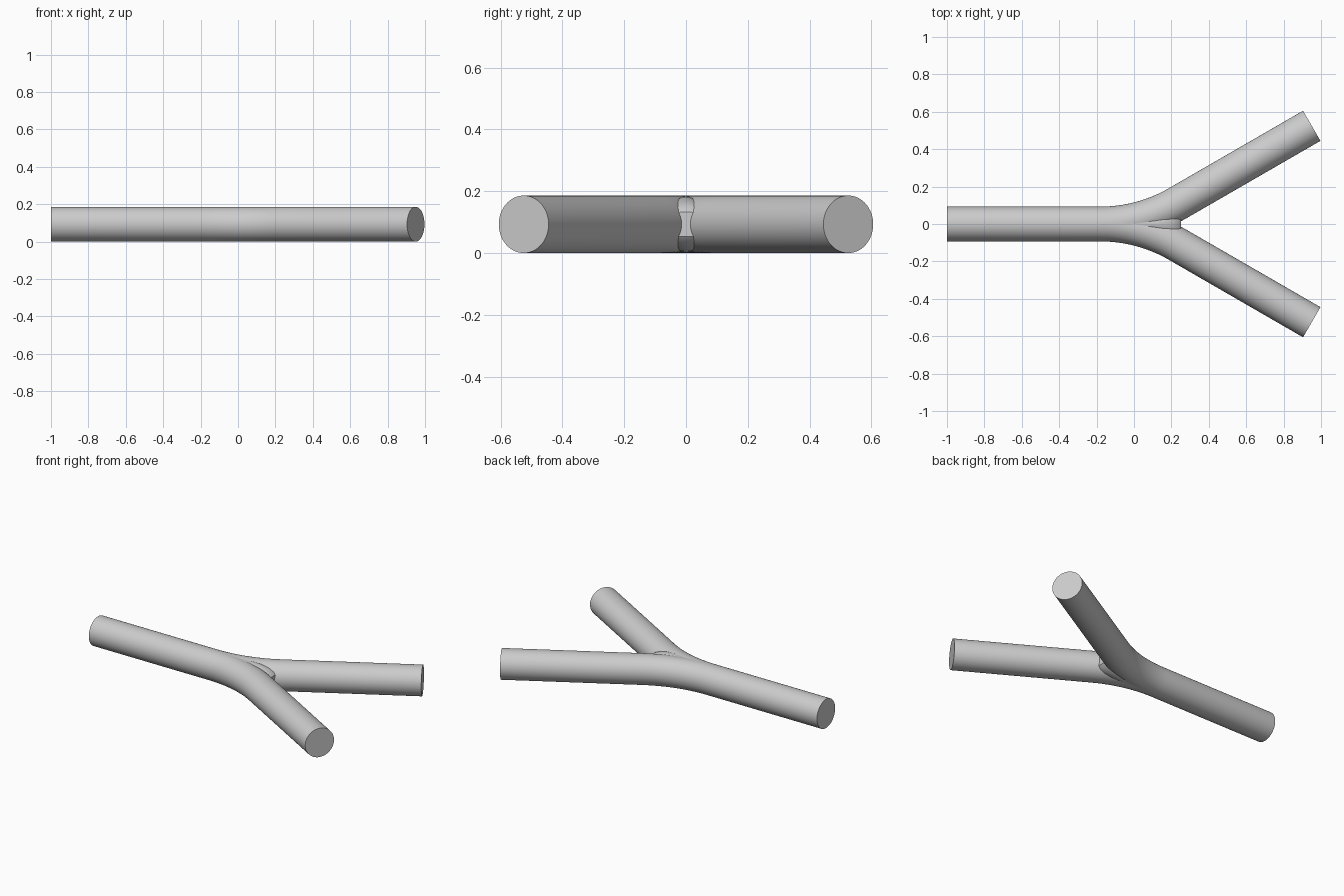
import bpy, bmesh, math
from mathutils import Vector

if "Cube" in bpy.data.objects:
    bpy.data.objects.remove(bpy.data.objects["Cube"])

R = 0.093              # pipe radius, also the height of the axis
SIDES = 64
ANGLE = math.radians(30)
FORK_X = 0.041         # where the straight axes meet
TANGENT = 0.22         # length of the bend either side of the fork
REACH = 1.05           # branch length from the fork

grey = bpy.data.materials.new("light_grey")
grey.use_nodes = True
colour = (0.6, 0.6, 0.6, 1)
grey.diffuse_color = colour
grey.node_tree.nodes["Principled BSDF"].inputs["Base Color"].default_value = colour


def loft(name, sections):
    """Skin rings of (centre, side direction, half width, half height) and cap the ends."""
    bm = bmesh.new()
    rings = []
    for centre, side, wide, high in sections:
        ring = []
        for i in range(SIDES):
            a = math.tau * i / SIDES
            ring.append(bm.verts.new(centre + side * wide * math.cos(a)
                                     + Vector((0, 0, high * math.sin(a)))))
        rings.append(ring)
    for lower, upper in zip(rings, rings[1:]):
        for i in range(SIDES):
            j = (i + 1) % SIDES
            bm.faces.new((lower[i], lower[j], upper[j], upper[i]))
    bm.faces.new(rings[0][::-1])
    bm.faces.new(rings[-1])
    bmesh.ops.recalc_face_normals(bm, faces=bm.faces)
    mesh = bpy.data.meshes.new(name)
    bm.to_mesh(mesh)
    bm.free()
    mesh.materials.append(grey)
    obj = bpy.data.objects.new(name, mesh)
    bpy.context.collection.objects.link(obj)
    return obj


def bent_pipe(name, sign):
    """Pipe along the stem that sweeps into one branch."""
    bend = TANGENT / math.tan(ANGLE / 2)
    start = FORK_X - TANGENT
    path = [(-1, 0, 0)]
    for i in range(13):
        a = ANGLE * i / 12
        path.append((start + bend * math.sin(a), bend * (1 - math.cos(a)), a))
    path.append((FORK_X + REACH * math.cos(ANGLE), REACH * math.sin(ANGLE), ANGLE))
    return loft(name, [(Vector((x, sign * y, R)),
                        Vector((-math.sin(a), sign * math.cos(a), 0)), R, R)
                       for x, y, a in path])


# Stem with both branches
pipe = bent_pipe("forked_pipe", 1)
right_branch = bent_pipe("right_branch", -1)

# Web that fills the crotch between the branches
profile = [(0.0, 0.03, 0.091), (0.1, 0.06, 0.091), (0.15, 0.075, 0.087),
           (0.2, 0.09, 0.075), (0.235, 0.09, 0.058), (0.25, 0.09, 0.04)]
web = loft("crotch_web", [(Vector((x, 0, R)), Vector((0, 1, 0)), w, h)
                          for x, w, h in profile])

# Weld the parts into one clean surface
bpy.context.view_layer.objects.active = pipe
pipe.select_set(True)
for part in (right_branch, web):
    weld = pipe.modifiers.new("weld", "BOOLEAN")
    weld.operation = "UNION"
    weld.solver = "EXACT"
    weld.object = part
    bpy.ops.object.modifier_apply(modifier=weld.name)
    bpy.data.objects.remove(part)
bpy.ops.object.shade_smooth_by_angle(angle=math.radians(30))
